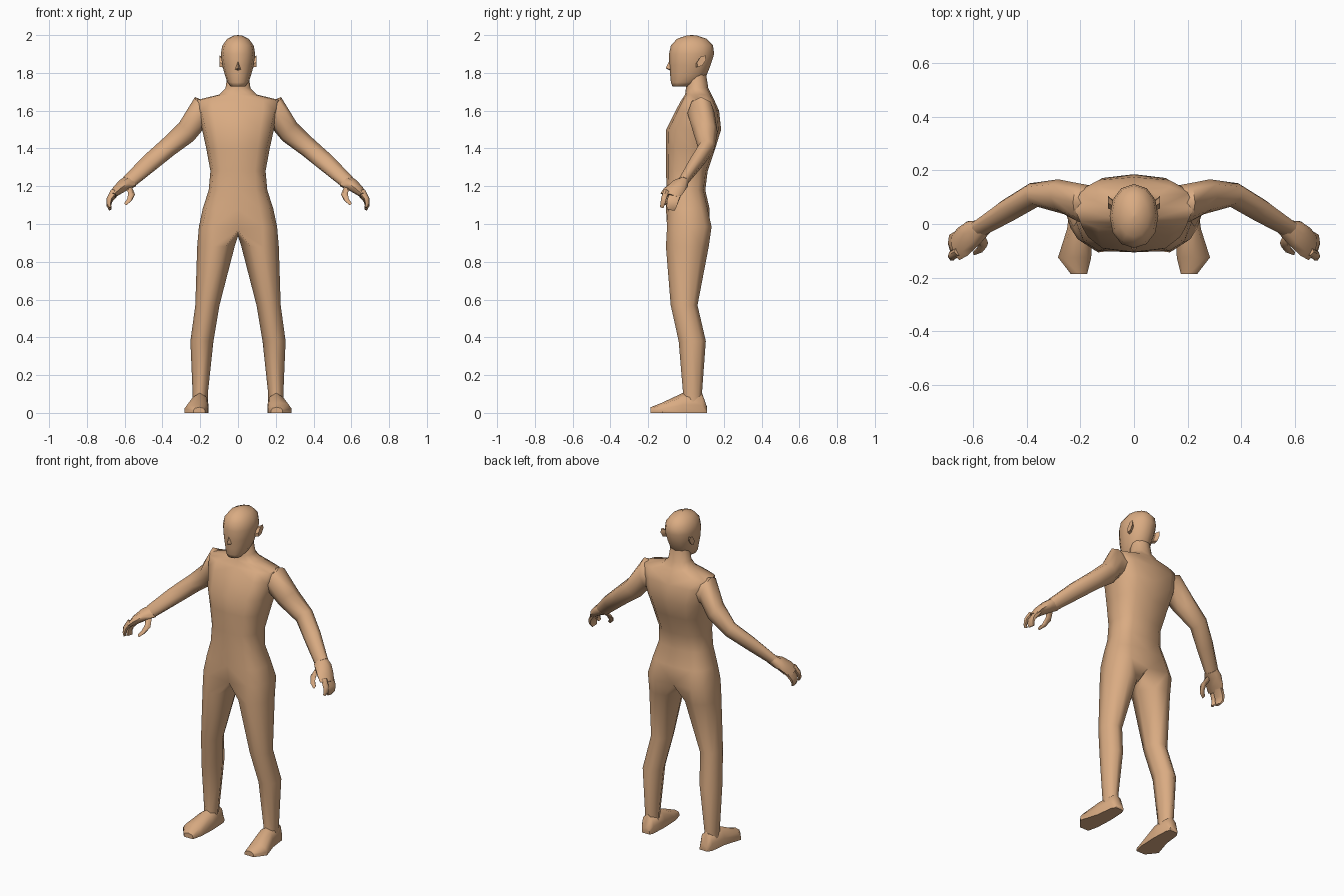
import bpy, bmesh, math
from mathutils import Vector as V

skin = bpy.data.materials.new("warm skin")
skin.diffuse_color = (0.70, 0.41, 0.225, 1)


def finish(name, bm, angle=60):
    """Weld, mirror across x = 0 and smooth."""
    bmesh.ops.remove_doubles(bm, verts=bm.verts[:], dist=0.0005)
    bmesh.ops.recalc_face_normals(bm, faces=bm.faces[:])
    me = bpy.data.meshes.new(name)
    bm.to_mesh(me)
    bm.free()
    me.materials.append(skin)
    ob = bpy.data.objects.new(name, me)
    bpy.context.collection.objects.link(ob)
    m = ob.modifiers.new("mirror", "MIRROR")
    m.use_clip = True
    bpy.context.view_layer.objects.active = ob
    ob.select_set(True)
    bpy.ops.object.modifier_apply(modifier=m.name)
    bpy.ops.object.shade_smooth_by_angle(angle=math.radians(angle))
    ob.select_set(False)
    return ob


def skin_rings(bm, rings, closed):
    """Bridge neighbouring rings of points with quads."""
    vs = [[bm.verts.new(p) for p in r] for r in rings]
    n = len(rings[0])
    for a, b in zip(vs, vs[1:]):
        for i in range(n if closed else n - 1):
            j = (i + 1) % n
            bm.faces.new((a[i], a[j], b[j], b[i]))
    return vs


def half_ring(z, hx, yf, yb, p=0.75, dz=0.0):
    """Half outline from front middle round the side to back middle."""
    pts = []
    for i in range(7):
        t = math.radians(-90 + 30 * i)
        c, s = max(math.cos(t), 0), math.sin(t)
        x = hx * c ** p if 0 < i < 6 else 0
        y = (yf + yb) / 2 + (yb - yf) / 2 * math.copysign(abs(s) ** p, s)
        pts.append(V((x, y, z + dz * s)))
    return pts


def tube(name, rings, sides=8, angle=60):
    """Closed mirrored tube; each ring is centre, half axis u, half axis v."""
    bm = bmesh.new()
    pts = [[V(c) + V(u) * math.cos(k * math.tau / sides)
            + V(v) * math.sin(k * math.tau / sides) for k in range(sides)]
           for c, u, v in rings]
    vs = skin_rings(bm, pts, True)
    bm.faces.new(vs[0])
    bm.faces.new(vs[-1])
    return finish(name, bm, angle)


# Body: neck, torso and legs in one skin
bm = bmesh.new()
torso = [half_ring(*r) for r in (
    (1.80, 0.055, 0.005, 0.105, 1),
    (1.72, 0.066, 0.000, 0.118, 1),
    (1.685, 0.10, -0.005, 0.135, 0.8),
    (1.655, 0.225, -0.025, 0.150, 0.75),
    (1.60, 0.215, -0.055, 0.175, 0.7),
    (1.50, 0.190, -0.105, 0.186, 0.7),
    (1.40, 0.168, -0.106, 0.155, 0.7),
    (1.28, 0.146, -0.106, 0.115, 0.7),
    (1.18, 0.155, -0.102, 0.102, 0.7),
    (1.08, 0.187, -0.106, 0.125, 0.7))]
hip = half_ring(0.985, 0.207, -0.112, 0.147, 0.65)
hip[0] = V((0, -0.09, 0.97))
hip[6] = V((0, 0.125, 0.97))
skin_rings(bm, torso + [hip], False)


def leg_ring(z, x0, x1, yf, yb):
    pts = []
    for a in [-120 + 40 * i for i in range(7)] + [180]:
        t = math.radians(a)
        pts.append(V(((x0 + x1) / 2 + (x1 - x0) / 2 * math.cos(t),
                      (yf + yb) / 2 + (yb - yf) / 2 * math.sin(t), z)))
    return pts


legs = [hip + [V((0, 0.02, 0.935))]]
legs += [leg_ring(*r) for r in (
    (0.88, 0.018, 0.216, -0.108, 0.122),
    (0.57, 0.098, 0.226, -0.082, 0.062),
    (0.38, 0.130, 0.252, -0.040, 0.106),
    (0.10, 0.160, 0.240, -0.016, 0.085),
    (0.06, 0.160, 0.240, -0.020, 0.088))]
skin_rings(bm, legs, True)
finish("body", bm, 70)

# Head: half outlines from chin to crown
bm = bmesh.new()
head = [half_ring(*r) for r in (
    (1.728, 0.012, -0.060, -0.03, 1),
    (1.728, 0.040, -0.072, 0.015, 0.9),
    (1.750, 0.056, -0.080, 0.07, 0.9),
    (1.790, 0.070, -0.084, 0.110, 0.95),
    (1.840, 0.083, -0.088, 0.130, 0.95),
    (1.900, 0.091, -0.090, 0.149, 0.95),
    (1.945, 0.083, -0.080, 0.143, 0.95),
    (1.980, 0.057, -0.048, 0.110, 1),
    (1.997, 0.022, 0.000, 0.060, 1),
    (2.000, 0.001, 0.027, 0.033, 1))]
vs = skin_rings(bm, head, False)
finish("head", bm, 75)

# Nose: a small wedge down the face
bm = bmesh.new()
pts = [(0, -0.085, 1.87), (0, -0.108, 1.825), (0, -0.083, 1.812),
       (0.017, -0.078, 1.818)]
a, b, c, d = [bm.verts.new(p) for p in pts]
bm.faces.new((a, b, d))
bm.faces.new((b, c, d))
finish("nose", bm, 40)

# Ears
tube("ears", [((0.078, 0.070, 1.855), (0, 0.016, 0.026), (0, 0.012, -0.006)),
              ((0.098, 0.082, 1.862), (0, 0.020, 0.030), (0, 0.016, -0.010))],
     6, 40)

# Arms: top and bottom edge in x and z, depth centre, half depth vector
arm = []
for xt, zt, xb, zb, yc, wx, wy in (
        (0.150, 1.640, 0.130, 1.50, 0.075, 0.00, 0.065),
        (0.228, 1.672, 0.185, 1.50, 0.080, 0.00, 0.072),
        (0.312, 1.535, 0.235, 1.44, 0.102, 0.01, 0.065),
        (0.405, 1.445, 0.345, 1.36, 0.108, 0.015, 0.044),
        (0.500, 1.360, 0.445, 1.28, 0.050, 0.02, 0.038),
        (0.605, 1.250, 0.550, 1.197, -0.017, 0.016, 0.027)):
    arm.append((((xt + xb) / 2, yc, (zt + zb) / 2),
                ((xt - xb) / 2, 0, (zt - zb) / 2), (wx, wy, 0)))
tube("arms", arm)

# Hands: palm, two curled finger groups and a thumb
tube("palms", [
    ((0.570, -0.014, 1.225), (0.026, 0, 0.028), (0.018, 0.027, 0)),
    ((0.603, -0.036, 1.207), (0.026, 0, 0.024), (0.020, 0.046, -0.008)),
    ((0.640, -0.066, 1.177), (0.022, 0, 0.016), (0.018, 0.052, -0.012)),
    ((0.664, -0.085, 1.150), (0.017, 0, 0.008), (0.012, 0.050, -0.012))])
for name, y, dz, w in (("index_fingers", -0.118, 0.012, 0.015),
                       ("other_fingers", -0.070, 0.0, 0.034)):
    tube(name, [
        ((0.655, y + 0.014, 1.160 + dz), (0.017, 0, 0.011), (0.004, w, -0.005)),
        ((0.680, y, 1.122 + dz), (0.015, 0, 0.004), (0.004, w, -0.005)),
        ((0.684, y - 0.006, 1.094 + dz), (0.011, 0, 0.0), (0.003, w * 0.9, -0.004)),
        ((0.676, y - 0.010, 1.076 + dz), (0.007, 0, -0.003), (0, w * 0.7, -0.003))], 6)
tube("thumbs", [
    ((0.585, -0.035, 1.205), (0.025, 0, 0.012), (0.008, 0.022, 0)),
    ((0.563, -0.070, 1.160), (0.018, 0, 0.004), (0.004, 0.018, 0.008)),
    ((0.574, -0.095, 1.128), (0.013, 0, 0.003), (0, 0.013, 0.007)),
    ((0.596, -0.108, 1.106), (0.006, 0, 0.006), (0, 0.008, 0.004))], 6)

# Feet: cross-sections from heel to toe, flat on the ground
bm = bmesh.new()
feet = []
for y, x0, x1, h, t in ((0.110, 0.170, 0.222, 0.035, 0.8),
                        (0.085, 0.160, 0.238, 0.105, 0.8),
                        (-0.018, 0.155, 0.250, 0.105, 0.75),
                        (-0.125, 0.160, 0.284, 0.055, 0.75),
                        (-0.187, 0.175, 0.236, 0.030, 0.8)):
    c, w = (x0 + x1) / 2, (x1 - x0) / 2
    feet.append([V((c + w * k, y, h * f)) for k, f in
                 ((-1, 0), (1, 0), (1, 0.4), (t, 0.8), (0, 1), (-t, 0.8), (-1, 0.4))])
vs = skin_rings(bm, feet, True)
bm.faces.new(vs[0])
bm.faces.new(vs[-1])
finish("feet", bm, 50)
